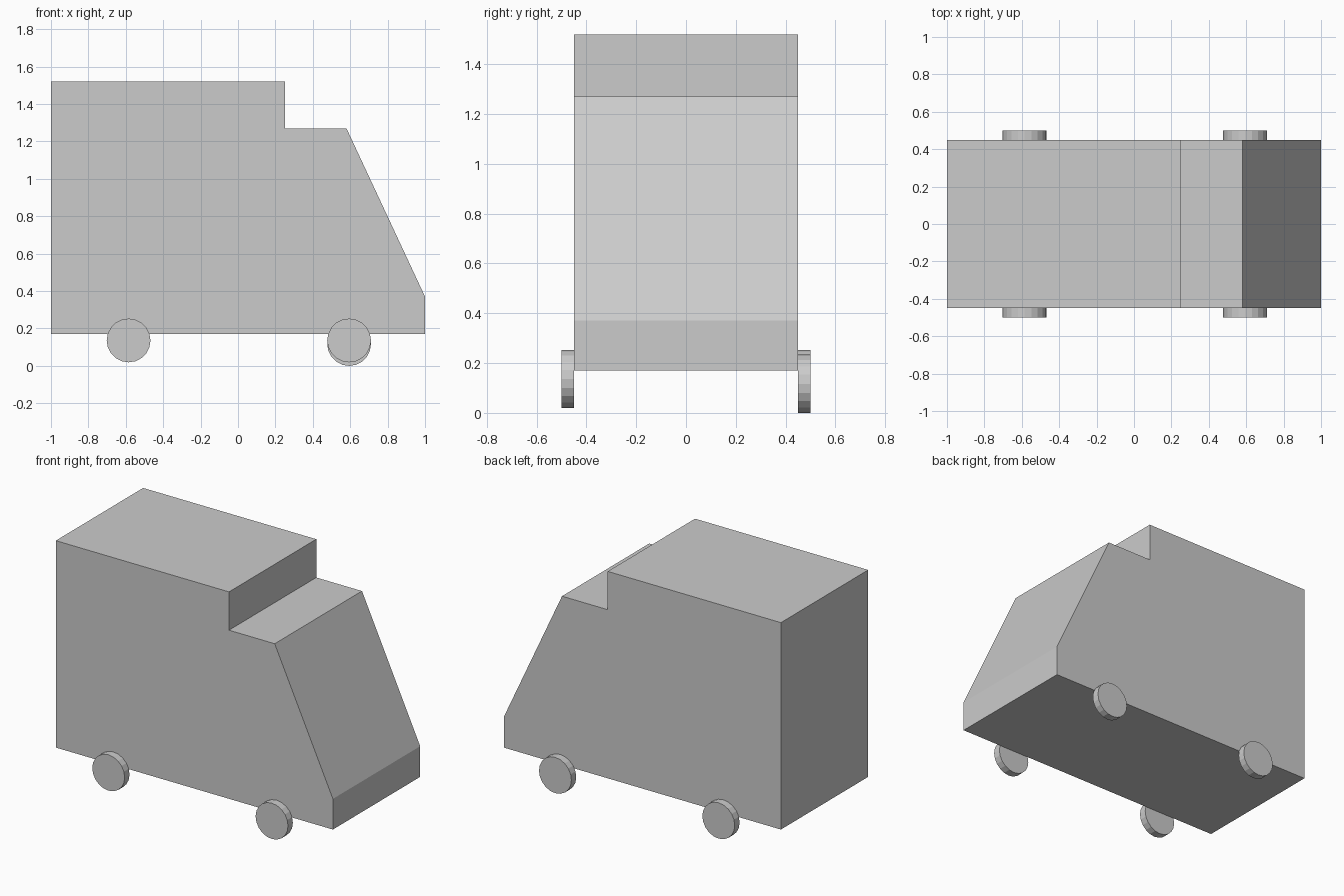
import bpy
import bmesh
import math
from mathutils import Matrix

if "Cube" in bpy.data.objects:
    bpy.data.objects.remove(bpy.data.objects["Cube"])

HALF_WIDTH = 0.45
WHEEL_RADIUS = 0.117
WHEEL_WIDTH = 0.05


def add_object(name, bm):
    bmesh.ops.recalc_face_normals(bm, faces=bm.faces)
    mesh = bpy.data.meshes.new(name)
    bm.to_mesh(mesh)
    bm.free()
    obj = bpy.data.objects.new(name, mesh)
    bpy.context.collection.objects.link(obj)
    return obj


# Van body: side profile extruded across the width
profile = [(-1, 0.17), (1, 0.17), (1, 0.37), (0.58, 1.27),
           (0.25, 1.27), (0.25, 1.52), (-1, 1.52)]
bm = bmesh.new()
side = bm.faces.new([bm.verts.new((x, -HALF_WIDTH, z)) for x, z in profile])
extruded = bmesh.ops.extrude_face_region(bm, geom=[side], use_keep_orig=True)
bmesh.ops.translate(bm, vec=(0, 2 * HALF_WIDTH, 0),
                    verts=[v for v in extruded["geom"] if isinstance(v, bmesh.types.BMVert)])
add_object("van_body", bm)


# Wheels: flat discs against the body sides
def add_wheel(name, x, side, z):
    bm = bmesh.new()
    bmesh.ops.create_cone(bm, cap_ends=True, segments=20, depth=WHEEL_WIDTH,
                          radius1=WHEEL_RADIUS, radius2=WHEEL_RADIUS,
                          matrix=Matrix.Rotation(math.pi / 2, 4, 'X'))
    wheel = add_object(name, bm)
    wheel.location = (x, side * (HALF_WIDTH + WHEEL_WIDTH / 2), z)


for label, side in (("right", -1), ("left", 1)):
    add_wheel(f"rear_{label}_wheel", -0.585, side, 0.136)
    # The front left wheel sits slightly lower than the others
    add_wheel(f"front_{label}_wheel", 0.594, side, 0.136 if side < 0 else 0.117)
